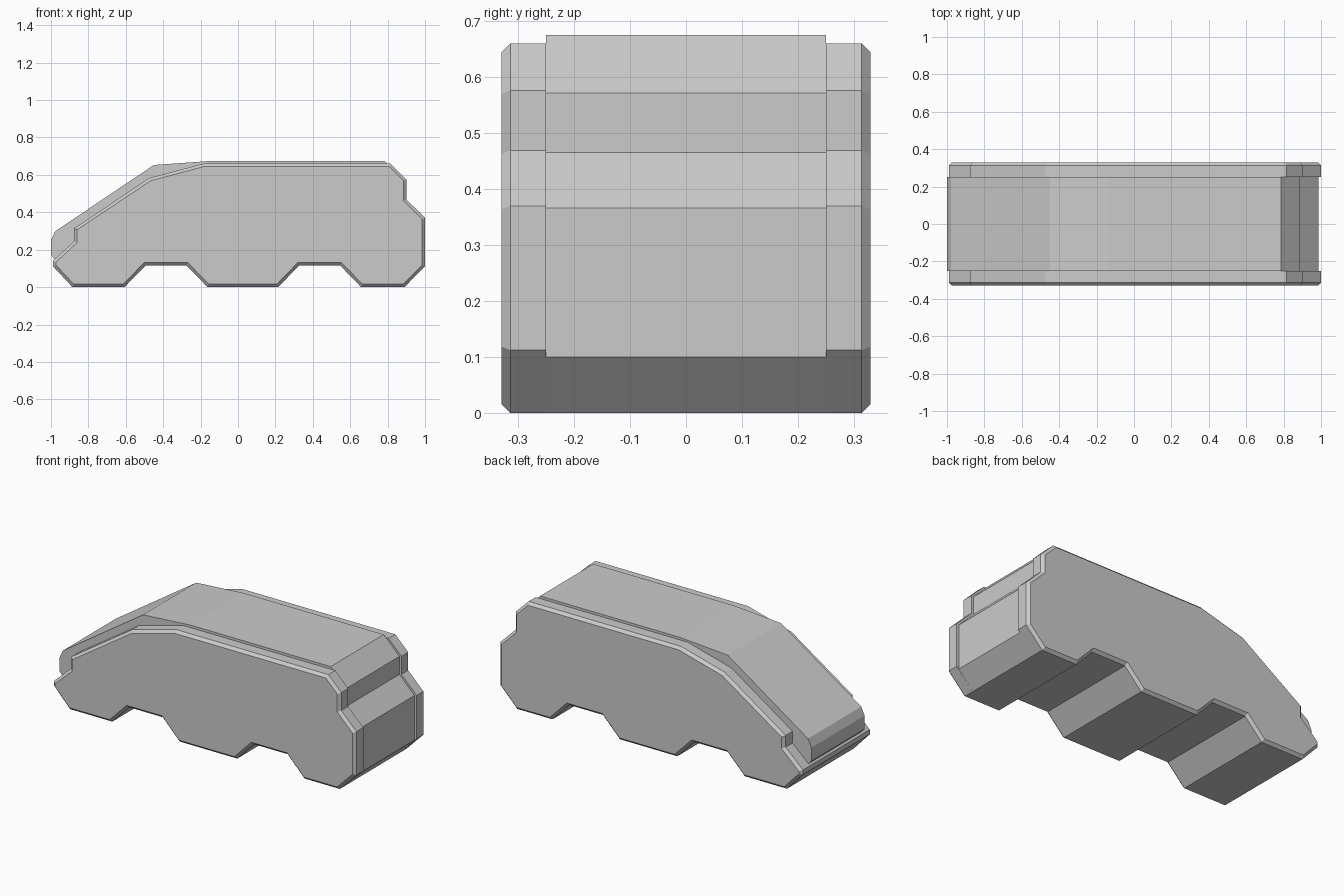
import bpy, bmesh
from mathutils import Vector

if "Cube" in bpy.data.objects:
    bpy.data.objects.remove(bpy.data.objects["Cube"])

# Shared underside with two wheel arches (x, z), front tip to rear
UNDER = [(-0.99, 0.112), (-0.885, 0), (-0.607, 0), (-0.495, 0.115),
         (-0.275, 0.115), (-0.163, 0), (0.215, 0), (0.326, 0.115),
         (0.547, 0.115), (0.658, 0), (0.89, 0)]

# Side panel outline, continuing up the rear and over the roof
SIDE = UNDER + [(1.0, 0.112), (1.0, 0.37), (0.9, 0.469), (0.9, 0.576),
                (0.815, 0.66), (-0.187, 0.66), (-0.475, 0.583),
                (-0.876, 0.315), (-0.876, 0.245), (-0.99, 0.14)]

# Centre outline: recessed rear, raised roof, windscreen and nose
CENTRE = UNDER + [(0.986, 0.1), (0.986, 0.366), (0.887, 0.465), (0.887, 0.572),
                  (0.785, 0.675), (-0.14, 0.675), (-0.45, 0.653),
                  (-0.978, 0.298), (-1.0, 0.25), (-1.0, 0.17),
                  (-0.98, 0.149), (-0.99, 0.14)]


def inset(profile, d):
    """Offset a counter-clockwise outline inward with mitred corners."""
    pts = [Vector(p) for p in profile]
    out = []
    for i, p in enumerate(pts):
        a = (p - pts[i - 1]).normalized()
        b = (pts[(i + 1) % len(pts)] - p).normalized()
        n1, n2 = Vector((-a.y, a.x)), Vector((-b.y, b.x))
        out.append(p + (n1 + n2) * d / (1 + n1.dot(n2)))
    return out


def loft(name, sections):
    """Join (y, outline) sections and cap both ends."""
    bm = bmesh.new()
    rings = [[bm.verts.new((x, y, z)) for x, z in prof] for y, prof in sections]
    for r, s in zip(rings, rings[1:]):
        for i in range(len(r)):
            j = (i + 1) % len(r)
            bm.faces.new((r[i], r[j], s[j], s[i]))
    bm.faces.new(rings[0])
    bm.faces.new(rings[-1])
    bmesh.ops.recalc_face_normals(bm, faces=bm.faces)
    mesh = bpy.data.meshes.new(name)
    bm.to_mesh(mesh)
    bm.free()
    obj = bpy.data.objects.new(name, mesh)
    bpy.context.collection.objects.link(obj)
    return obj


# Centre of the body
loft("body_centre", [(-0.25, CENTRE), (0.25, CENTRE)])

# Left and right side panels with chamfered outer rims
for name, s in (("side_panel_front", -1), ("side_panel_back", 1)):
    loft(name, [(s * 0.25, SIDE), (s * 0.314, SIDE), (s * 0.33, inset(SIDE, 0.016))])
